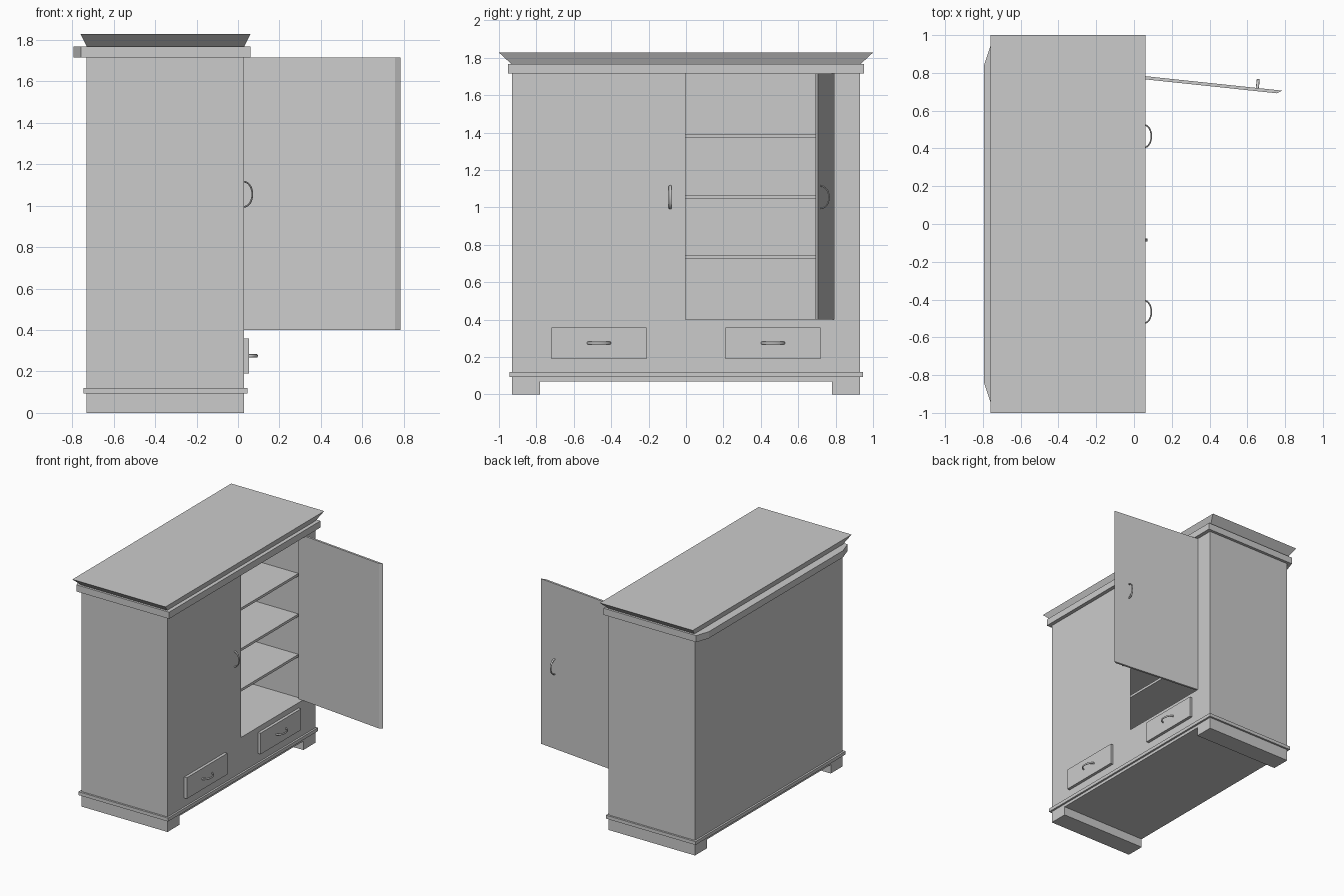
import bpy, bmesh
from math import pi, cos, sin
from mathutils import Vector

if "Cube" in bpy.data.objects:
    bpy.data.objects.remove(bpy.data.objects["Cube"])


def finish(name, bm):
    bmesh.ops.recalc_face_normals(bm, faces=bm.faces)
    me = bpy.data.meshes.new(name)
    bm.to_mesh(me)
    bm.free()
    ob = bpy.data.objects.new(name, me)
    bpy.context.collection.objects.link(ob)
    return ob


def loft(name, low, high, z0, z1):
    """Solid between two matching outlines in the xy plane."""
    bm = bmesh.new()
    a = [bm.verts.new((x, y, z0)) for x, y in low]
    b = [bm.verts.new((x, y, z1)) for x, y in high]
    bm.faces.new(a)
    bm.faces.new(b)
    n = len(a)
    for i in range(n):
        j = (i + 1) % n
        bm.faces.new((a[i], a[j], b[j], b[i]))
    return finish(name, bm)


def rect(x0, x1, y0, y1):
    return [(x0, y0), (x1, y0), (x1, y1), (x0, y1)]


def box(name, x0, x1, y0, y1, z0, z1):
    r = rect(x0, x1, y0, y1)
    return loft(name, r, r, z0, z1)


def handle(name, centre, along, out, half=0.06, depth=0.039, segs=16, sides=8):
    """Half-ellipse bow with a flattened oval section."""
    c, along, out = Vector(centre), Vector(along), Vector(out).normalized()
    side = along.cross(out)
    bm = bmesh.new()
    rings = []
    for i in range(segs + 1):
        t = pi * i / segs
        p = c + along * (half * cos(t)) + out * (depth * sin(t))
        nrm = (along * (depth * cos(t)) + out * (half * sin(t))).normalized()
        rings.append([bm.verts.new(p + nrm * (0.004 * cos(2 * pi * k / sides))
                                   + side * (0.008 * sin(2 * pi * k / sides)))
                      for k in range(sides)])
    for r, s in zip(rings, rings[1:]):
        for k in range(sides):
            m = (k + 1) % sides
            bm.faces.new((r[k], r[m], s[m], s[k]))
    bm.faces.new(rings[0])
    bm.faces.new(rings[-1])
    ob = finish(name, bm)
    for p in ob.data.polygons:
        p.use_smooth = len(p.vertices) == 4
    return ob


BACK, FRONT, W, IN = -0.73, 0.03, 0.93, 0.79
FLOOR, TOP = 0.40, 1.715

# Carcass
box("lower_case", BACK, FRONT, -W, W, 0.07, FLOOR)
box("back_panel", BACK, BACK + 0.03, -IN, IN, FLOOR, TOP)
for s, tag in ((-1, "left"), (1, "right")):
    y0, y1 = sorted((s * IN, s * W))
    box(tag + "_side", BACK, FRONT, y0, y1, FLOOR, TOP)
    y0, y1 = sorted((s * 0.78, s * W))
    box(tag + "_foot_runner", BACK, FRONT, y0, y1, 0, 0.07)

# Shelves
for i, z in enumerate((0.725, 1.047, 1.37)):
    box(f"shelf_{i + 1}", BACK + 0.03, -0.02, -IN, IN, z, z + 0.02)

# Mouldings and flared cornice
box("base_moulding", -0.745, 0.045, -0.945, 0.945, 0.093, 0.12)
trim = [(0.06, -0.953), (0.06, 0.953), (-0.757, 0.953), (-0.793, 0.845),
        (-0.793, -0.845), (-0.757, -0.953)]
loft("top_moulding", trim, trim, TOP, 1.768)
loft("cornice", rect(-0.73, 0.03, -0.935, 0.935), rect(-0.76, 0.06, -1, 1), 1.768, 1.828)

# Doors: one closed flush, one swung open, both with a slanted free edge
shut = [(0.03, -IN), (0.03, -0.003), (0.01, -0.03), (0.01, -IN)]
loft("closed_door", shut, shut, FLOOR, TOP)
swung = [(-0.01, 0.773), (0.757, 0.692), (0.785, 0.706), (-0.01, 0.79)]
loft("open_door", swung, swung, FLOOR, TOP)
handle("closed_door_handle", (FRONT, -0.085, 1.055), (0, 0, 1), (1, 0, 0))
handle("open_door_handle", (0.653, 0.72, 1.055), (0, 0, 1), (0.105, 1, 0), depth=0.045)

# Drawers with handles
for s, tag in ((-1, "left"), (1, "right")):
    y0, y1 = sorted((s * 0.21, s * 0.72))
    box(tag + "_drawer", FRONT - 0.005, 0.053, y0, y1, 0.19, 0.358)
    handle(tag + "_drawer_handle", (0.053, s * 0.465, 0.275), (0, 1, 0), (1, 0, 0))
